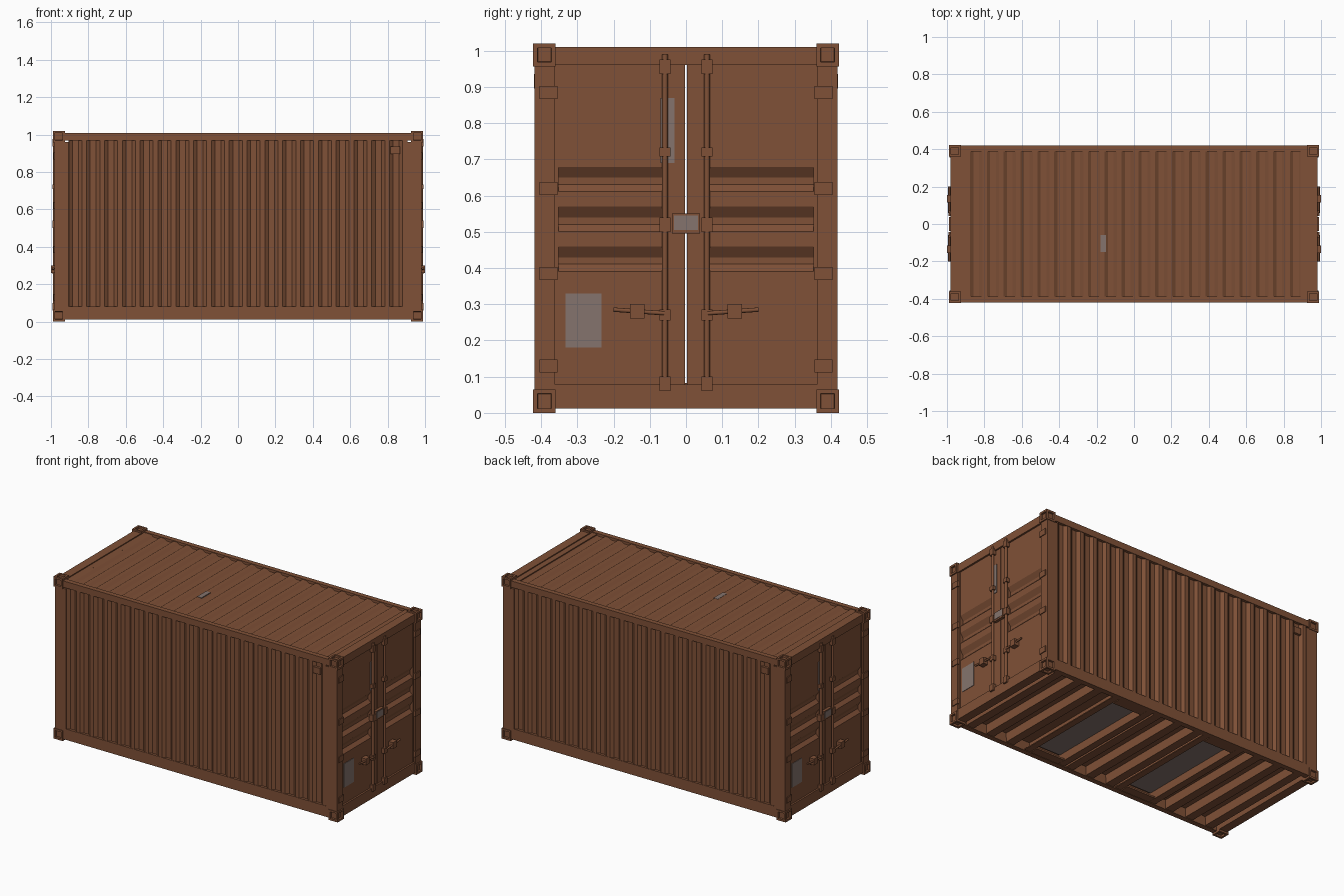
import bpy, bmesh, math
from mathutils import Vector

if "Cube" in bpy.data.objects:
    bpy.data.objects.remove(bpy.data.objects["Cube"])


def material(name, rgb):
    m = bpy.data.materials.new(name)
    m.diffuse_color = (*rgb, 1)
    m.use_nodes = True
    m.node_tree.nodes["Principled BSDF"].inputs["Base Color"].default_value = m.diffuse_color
    return m


BROWN = material("rust_brown_paint", (0.215, 0.082, 0.038))
GREY = material("worn_grey", (0.235, 0.175, 0.155))


def finish(name, bm, mat, both=False):
    """Make an object; 'both' adds a copy turned half round for the opposite end or side."""
    bmesh.ops.recalc_face_normals(bm, faces=bm.faces)
    me = bpy.data.meshes.new(name)
    bm.to_mesh(me)
    bm.free()
    me.materials.append(mat)
    obs = []
    for i in range(2 if both else 1):
        ob = bpy.data.objects.new(name + ("_opposite" if i else ""), me)
        ob.rotation_euler.z = math.pi * i
        bpy.context.collection.objects.link(ob)
        obs.append(ob)
    return obs


def box_bm(lo, hi):
    bm = bmesh.new()
    bmesh.ops.create_cube(bm, size=1)
    for v in bm.verts:
        v.co = Vector([(a + b) / 2 + c * (b - a) for a, b, c in zip(lo, hi, v.co)])
    return bm


def box(name, lo, hi, mat=BROWN, both=False):
    return finish(name, box_bm(lo, hi), mat, both)


def sheet(name, profile, sweep, mat=BROWN, both=False, thick=0.004):
    """Sweep an open 3D profile along a vector and give it plate thickness."""
    bm = bmesh.new()
    a = [bm.verts.new(p) for p in profile]
    b = [bm.verts.new(Vector(p) + Vector(sweep)) for p in profile]
    for i in range(len(a) - 1):
        bm.faces.new((a[i], a[i + 1], b[i + 1], b[i]))
    for ob in finish(name, bm, mat, both):
        mod = ob.modifiers.new("plate", 'SOLIDIFY')
        mod.thickness = thick
        mod.offset = 0


def rod(name, p, q, r, both=True):
    p, q = Vector(p), Vector(q)
    bm = bmesh.new()
    bmesh.ops.create_cone(bm, cap_ends=True, segments=10, radius1=r, radius2=r, depth=(q - p).length)
    rot = (q - p).to_track_quat('Z', 'Y')
    for v in bm.verts:
        v.co = rot @ v.co + (p + q) / 2
    for f in bm.faces:
        f.smooth = len(f.verts) == 4
    finish(name, bm, BROWN, both)


def waves(start, end, count, outer, inner):
    """Trapezoid corrugation as (position, height) pairs."""
    step = (end - start) / count
    pts = [(start, outer)]
    for i in range(count):
        s = start + i * step
        pts += [(s + step * f, h) for f, h in ((.25, outer), (.45, inner), (.8, inner), (1, outer))]
    return pts


# corner castings with sunken holes on the three outer faces
for sx in (-1, 1):
    for sy in (-1, 1):
        for z0, z1, sz in ((0, .065, -1), (.957, 1.02, 1)):
            xs, ys = sorted((sx * .925, sx * .99)), sorted((sy * .36, sy * .422))
            bm = box_bm((xs[0], ys[0], z0), (xs[1], ys[1], z1))
            out = Vector((sx, sy, sz))
            bm.normal_update()
            faces = [f for f in bm.faces if f.normal.dot(out) > .5]
            bmesh.ops.inset_individual(bm, faces=faces, thickness=.017)
            bmesh.ops.inset_individual(bm, faces=faces, thickness=.001, depth=-.012)
            finish("corner_casting", bm, BROWN)

# corner posts, side rails and corrugated side walls
for sy in (-1, 1):
    ys = sorted((sy * .362, sy * .418))
    box("corner_post", (.905, ys[0], .06), (.982, ys[1], .96), both=True)
wall = [(x, y, .075) for x, y in waves(-.905, .905, 19, .414, .400)]
sheet("side_wall", wall, (0, 0, .895), both=True)
box("bottom_side_rail", (-.93, .385, .012), (.93, .418, .08), both=True)
box("top_side_rail", (-.93, .388, .968), (.93, .419, 1.008), both=True)
box("side_vent", (-.865, .405, .895), (-.815, .420, .935), both=True)

# roof
roof = [(x, -.39, z) for x, z in waves(-.90, .90, 20, 1.002, .990)]
sheet("roof_panel", roof, (0, .78, 0))
box("roof_end_plate", (.89, -.39, .985), (.96, .39, 1.004), both=True)
box("roof_patch", (-.18, -.15, 1.000), (-.15, -.06, 1.0055), GREY)

# floor, cross members and forklift pockets
box("floor", (-.96, -.39, .072), (.96, .39, .082))
for k in range(13):
    x = -.87 + k * .145
    if .2 < abs(x) < .45:
        continue
    sheet("cross_member", [(x - .025, -.39, .018), (x + .025, -.39, .018), (x + .025, -.39, .073)],
          (0, .78, 0), thick=.006)
for sx in (-1, 1):
    c = sx * .33
    box("pocket_plate", (c - .1, -.37, .064), (c + .1, .37, .071), GREY)
    for e in (-1, 1):
        sheet("pocket_side", [(c + e * .145, -.39, .018), (c + e * .105, -.39, .018),
                              (c + e * .105, -.39, .073)], (0, .78, 0), thick=.006)
    for sy in (-1, 1):
        ys = sorted((sy * .33, sy * .39))
        box("pocket_strap", (c - .1, ys[0], .014), (c + .1, ys[1], .024))

# end frames
box("end_sill", (.925, -.37, .012), (.98, .37, .078), both=True)
box("end_header", (.925, -.37, .96), (.98, .37, 1.010), both=True)

# doors with horizontal recessed ribs, same on both ends
F, R = .967, .947
door = [(F, .075)]
for z in (.39, .50, .61):
    door += [(F, z), (R, z + .02), (R, z + .04), (F, z + .07)]
door.append((F, .962))
for sy in (-1, 1):
    sheet("door_panel", [(x, sy * .06, z) for x, z in door], (0, sy * .305, 0), both=True)
    ys = sorted((sy * .003, sy * .062))
    box("door_inner_stile", (.95, ys[0], .075), (.97, ys[1], .962), both=True)
    # lock rod with brackets and handle
    rod("lock_rod", (.981, sy * .058, .06), (.981, sy * .058, .99), .008)
    for z, h in ((.08, .04), (.27, .03), (.52, .04), (.72, .025), (.955, .04)):
        box("rod_bracket", (.965, sy * .058 - .015, z - h / 2), (.991, sy * .058 + .015, z + h / 2), both=True)
    rod("door_handle", (.988, sy * .06, .275), (.988, sy * .20, .285), .006)
    ys = sorted((sy * .115, sy * .155))
    box("handle_catch", (.965, ys[0], .26), (1.0, ys[1], .30), both=True)
    # hinges and outer door edge
    ys = sorted((sy * .352, sy * .366))
    box("door_outer_stile", (.95, ys[0], .075), (.972, ys[1], .962), both=True)
    ys = sorted((sy * .355, sy * .405))
    for z in (.13, .385, .62, .885):
        box("hinge", (.965, ys[0], z - .018), (.987, ys[1], z + .018), both=True)

# lock cover and grey plates on the doors
box("lock_cover", (.965, -.038, .495), (.988, .038, .55), both=True)
box("lock_cover_plate", (.988, -.033, .505), (.990, .033, .545), GREY, both=True)
box("data_plate", (.966, -.333, .18), (.972, -.233, .33), GREY, both=True)
box("worn_patch", (.969, -.07, .69), (.9735, -.032, .87), GREY, both=True)
